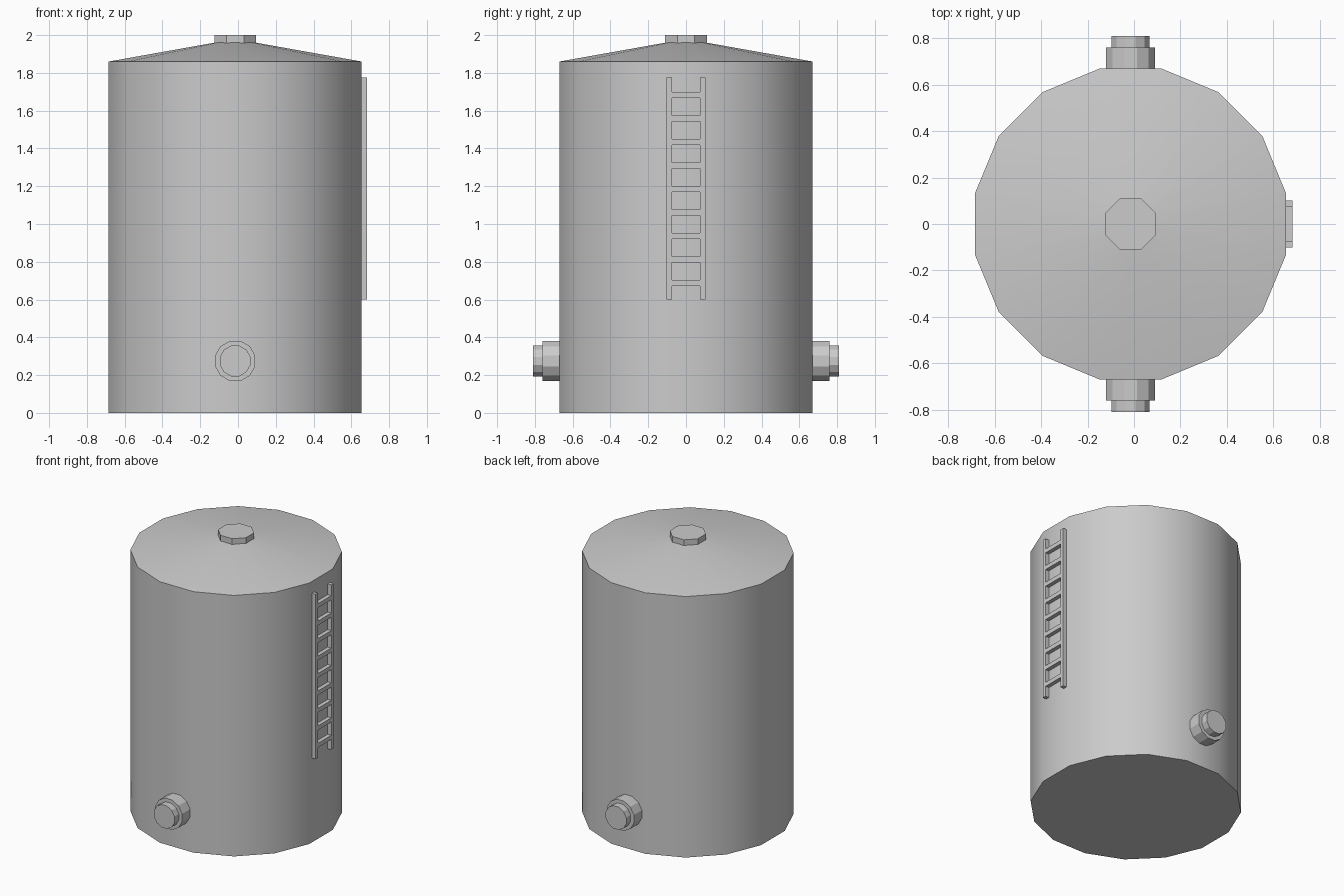
import bpy
from math import pi, radians

if "Cube" in bpy.data.objects:
    bpy.data.objects.remove(bpy.data.objects["Cube"])

CX = -0.015  # tank axis; the ladder offsets the bounding box


def smooth(obj, angle):
    bpy.ops.object.select_all(action='DESELECT')
    obj.select_set(True)
    bpy.context.view_layer.objects.active = obj
    bpy.ops.object.shade_smooth_by_angle(angle=radians(angle))


def lathe(name, profile, sides):
    """Revolve (radius, z) points about z, flat facets facing the axes."""
    verts, faces = [], []
    from math import cos, sin
    for r, z in profile:
        for i in range(sides):
            a = (i + 0.5) * 2 * pi / sides
            verts.append((r * cos(a), r * sin(a), z))
    for k in range(len(profile) - 1):
        for i in range(sides):
            j = (i + 1) % sides
            b, t = k * sides, (k + 1) * sides
            faces.append((b + i, b + j, t + j, t + i))
    faces.append(tuple(reversed(range(sides))))
    faces.append(tuple(range(len(verts) - sides, len(verts))))
    mesh = bpy.data.meshes.new(name)
    mesh.from_pydata(verts, [], faces)
    obj = bpy.data.objects.new(name, mesh)
    bpy.context.collection.objects.link(obj)
    return obj


def box(name, lo, hi):
    bpy.ops.mesh.primitive_cube_add(
        size=1, location=[(a + b) / 2 for a, b in zip(lo, hi)])
    obj = bpy.context.object
    obj.name = name
    obj.scale = [b - a for a, b in zip(lo, hi)]
    return obj


# Tank body with shallow conical roof
tank = lathe("tank_body", [(0.683, 0), (0.683, 1.86), (0.10, 1.962)], 16)
tank.location.x = CX
smooth(tank, 30)

# Octagonal roof cap
cap = lathe("roof_cap", [(0.119, 1.955), (0.119, 2.0)], 8)
cap.location.x = CX

# Stepped outlet pipes, front and back
for name, side in (("front_outlet", -1), ("back_outlet", 1)):
    pipe = lathe(name, [(0.11, 0.65), (0.11, 0.76), (0.084, 0.76), (0.084, 0.81)], 12)
    pipe.rotation_euler.x = -side * pi / 2
    pipe.location = (CX, 0, 0.275)

# Ladder on the right side: two rails and nine rungs
X0, X1 = 0.65, 0.683
for name, y in (("ladder_rail_front", -0.102), ("ladder_rail_back", 0.075)):
    box(name, (X0, y, 0.60), (X1, y + 0.027, 1.775))
for i in range(9):
    z = 0.688 + i * 0.1244
    box(f"ladder_rung_{i + 1}", (X0, -0.08, z - 0.015), (X1, 0.08, z + 0.015))
